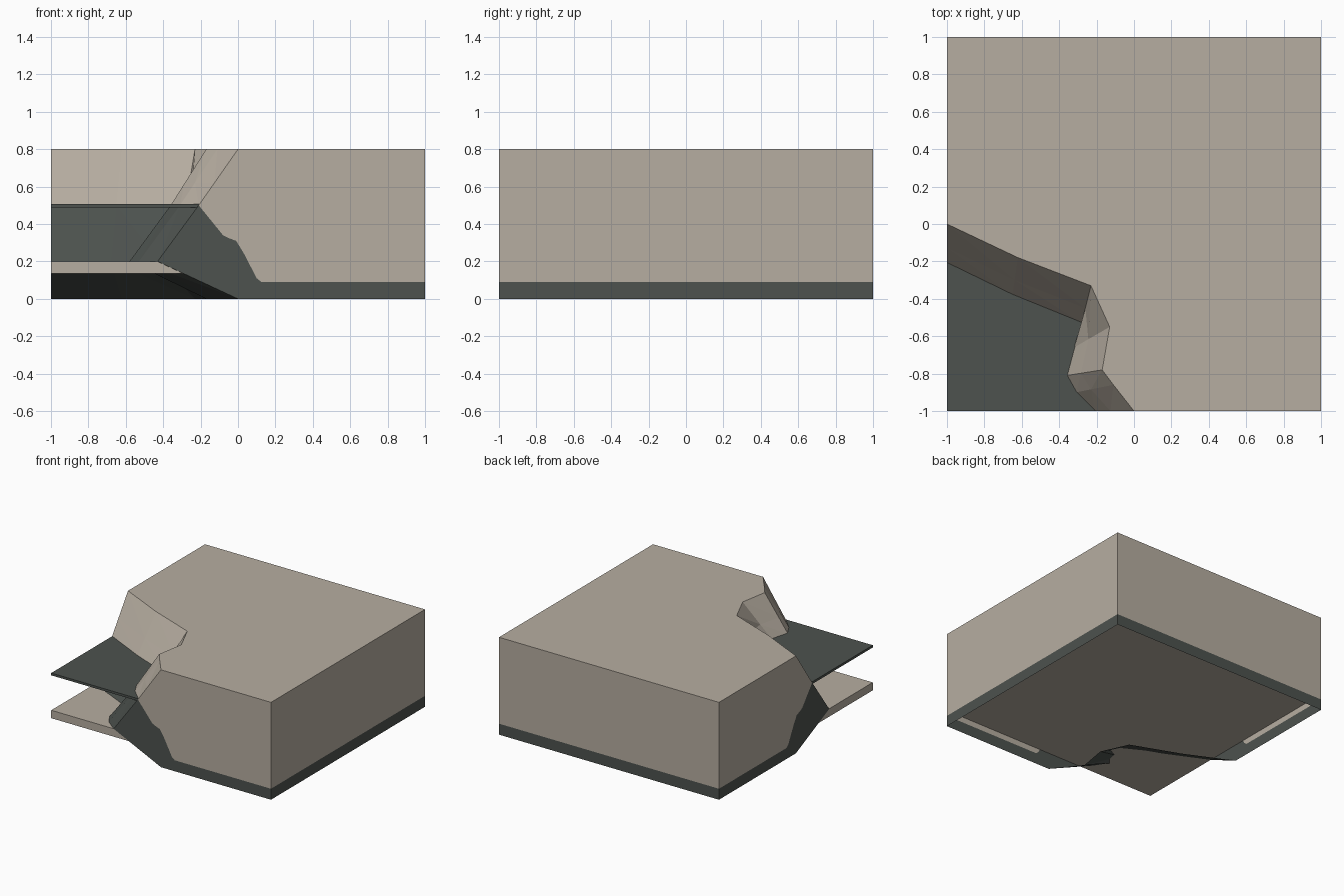
import bpy, bmesh

if "Cube" in bpy.data.objects:
    bpy.data.objects.remove(bpy.data.objects["Cube"])


def material(name, rgb):
    m = bpy.data.materials.new(name)
    m.diffuse_color = (*rgb, 1)
    m.use_nodes = True
    m.node_tree.nodes["Principled BSDF"].inputs["Base Color"].default_value = m.diffuse_color
    return m


stone = material("tan stone", (0.47, 0.42, 0.355))
wet = material("dark green wet", (0.074, 0.085, 0.077))


def finish(name, bm, mats):
    me = bpy.data.meshes.new(name)
    bm.to_mesh(me)
    bm.free()
    for m in mats:
        me.materials.append(m)
    ob = bpy.data.objects.new(name, me)
    bpy.context.collection.objects.link(ob)
    return ob


# Cliff contours from the left edge to the front edge
rim = [(-1, 0), (-.62, -.18), (-.23, -.33), (-.13, -.55), (-.17, -.78), (-.11, -.86), (0, -1)]
shore = [(-1, -.21), (-.65, -.38), (-.28, -.53), (-.32, -.66), (-.36, -.81), (-.31, -.90), (-.21, -1)]
bulge = [(-1, -.43), (-.68, -.58), (-.42, -.72), (-.52, -.77), (-.58, -.84), (-.53, -.92), (-.43, -1)]
middle = [(a + (c - a) * .6, b + (d - b) * .6) for (a, b), (c, d) in zip(rim, shore)]
rows = [(rim, .8), (middle, .62), (shore, .5), (bulge, .2), (rim, 0)]
BAND = .09

bm = bmesh.new()


def face(points, mat):
    f = bm.faces.new([bm.verts.new(p) for p in points])
    f.material_index = mat


# Ravine wall: dark below the shoreline
for r in range(4):
    (a, za), (b, zb) = rows[r], rows[r + 1]
    for i in range(6):
        quad = [(*a[i], za), (*b[i], zb), (*b[i + 1], zb), (*a[i + 1], za)]
        mat = 0 if r < 2 else 1
        face([quad[0], quad[1], quad[2]], mat)
        face([quad[0], quad[2], quad[3]], mat)

# The front and left sides share one profile, split by the stain line
stain = [(-.21, .5), (-.08, .34), (-.05, .325), (-.01, .31), (.03, .245), (.10, .11), (.125, BAND), (1, BAND)]
upper = [(1, .8), (0, .8), (-.126, .62)] + stain
lower = stain + [(1, 0), (0, 0), (-.43, .2)]
for place in (lambda u, z: (u, -1, z), lambda u, z: (-1, u, z)):
    face([place(*p) for p in upper], 0)
    face([place(*p) for p in lower], 1)

# Back and right sides with a dark base band
for p, q in (((1, -1), (1, 1)), ((1, 1), (-1, 1))):
    for z0, z1, mat in ((0, BAND, 1), (BAND, .8, 0)):
        face([(*p, z0), (*q, z0), (*q, z1), (*p, z1)], mat)

# Flat top; the underside stays open
face([(x, y, .8) for x, y in rim + [(1, -1), (1, 1), (-1, 1)]], 0)

bmesh.ops.remove_doubles(bm, verts=bm.verts, dist=.001)
bmesh.ops.recalc_face_normals(bm, faces=bm.faces)
finish("cliff", bm, [stone, wet])


# Thin sheets running through the cliff
def sheet(name, z0, z1, mat):
    b = bmesh.new()
    bmesh.ops.create_cube(b, size=1)
    for v in b.verts:
        v.co = (v.co.x * 1.997, v.co.y * 1.997, z1 if v.co.z > 0 else z0)
    finish(name, b, [mat])


sheet("water", .487, .506, wet)
sheet("river_bed", .135, .2, stone)
